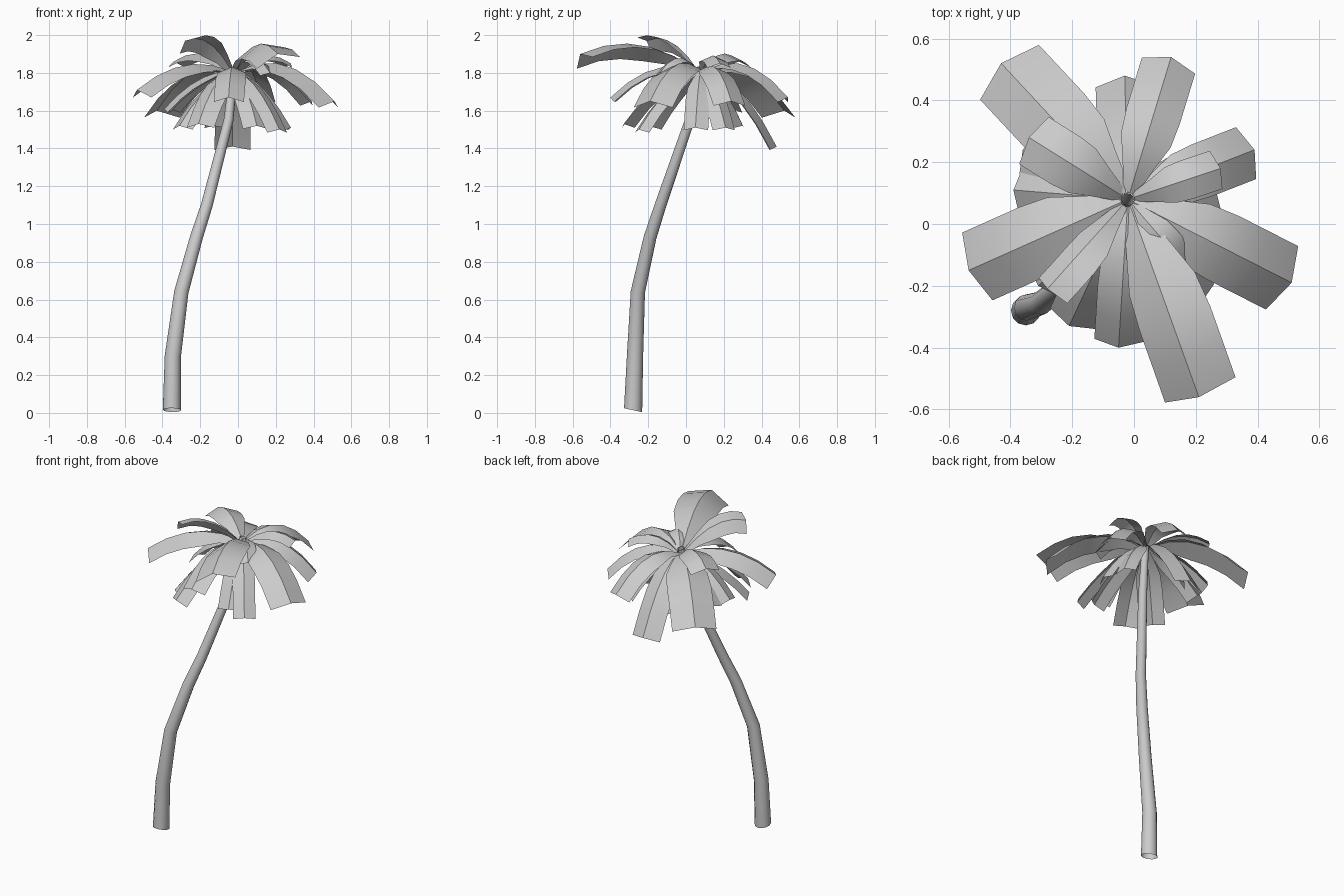
import bpy
import bmesh
import math
from mathutils import Vector

cube = bpy.data.objects.get("Cube")
if cube:
    bpy.data.objects.remove(cube, do_unlink=True)

# One plain material for the whole plant
grey = bpy.data.materials.new("light_grey")
grey.use_nodes = True
colour = (0.6, 0.6, 0.6, 1)
grey.diffuse_color = colour
grey.node_tree.nodes["Principled BSDF"].inputs["Base Color"].default_value = colour


def finish(bm, name, angle):
    mesh = bpy.data.meshes.new(name)
    bm.to_mesh(mesh)
    bm.free()
    mesh.materials.append(grey)
    obj = bpy.data.objects.new(name, mesh)
    bpy.context.collection.objects.link(obj)
    bpy.ops.object.select_all(action="DESELECT")
    obj.select_set(True)
    bpy.context.view_layer.objects.active = obj
    bpy.ops.object.shade_smooth_by_angle(angle=math.radians(angle))
    return obj


def build_trunk(path, sides=12):
    """Sweep an open tapering tube along (x, y, z, radius) points."""
    bm = bmesh.new()
    centres = [Vector(p[:3]) for p in path]
    rings = []
    for i, (centre, point) in enumerate(zip(centres, path)):
        along = centres[min(i + 1, len(path) - 1)] - centres[max(i - 1, 0)]
        along.normalize()
        u = Vector((0, 1, 0)).cross(along).normalized()
        v = along.cross(u)
        ring = []
        for k in range(sides):
            a = math.tau * k / sides
            ring.append(bm.verts.new(centre + point[3] * (u * math.cos(a) + v * math.sin(a))))
        rings.append(ring)
    # Slanted cut at the foot
    for vert in rings[0]:
        vert.co.z -= 0.18 * (vert.co.y - centres[0].y)
    for low, high in zip(rings, rings[1:]):
        for k in range(sides):
            n = (k + 1) % sides
            bm.faces.new((low[k], low[n], high[n], high[k]))
    return finish(bm, "trunk", 40)


def build_frond(name, tip, width, mid_z, roll=0, steps=5):
    """Arched, creased sheet, narrow at the crown; roll lifts one edge."""
    bm = bmesh.new()
    tip = Vector(tip)
    out = Vector((tip.x - crown.x, tip.y - crown.y, 0)).normalized()
    side = Vector((-out.y * math.cos(roll), out.x * math.cos(roll), math.sin(roll)))
    start = crown + out * 0.02
    middle = (start + tip) / 2
    middle.z = mid_z
    control = middle * 2 - (start + tip) / 2
    rows = []
    for i in range(steps + 1):
        t = i / steps
        p = start * (1 - t) ** 2 + control * 2 * t * (1 - t) + tip * t * t
        tangent = (control - start) * (1 - t) + (tip - control) * t
        half = width / 2 * min(1, 0.25 + 1.7 * t)
        drop = tangent.cross(side).normalized() * half * 0.42
        rows.append([bm.verts.new(q) for q in
                     (p - side * half - drop, p, p + side * half - drop)])
    for a, b in zip(rows, rows[1:]):
        for k in range(2):
            bm.faces.new((a[k], b[k], b[k + 1], a[k + 1]))
    return finish(bm, name, 25)


# Leaning trunk
build_trunk([
    (-.35, -.28, .015, .048), (-.345, -.27, .3, .043), (-.3, -.255, .64, .038),
    (-.22, -.19, .93, .034), (-.165, -.135, 1.1, .031), (-.05, .02, 1.55, .026),
    (-.02, .08, 1.83, .02)])

# Fronds: tip x, y, z, width, height at mid length, optional roll
crown = Vector((-.02, .08, 1.81))
fronds = {
    "upper": [
        (-.28, -.21, 1.97, .15, 1.96, .6), (.21, -.56, 1.9, .25, 1.95, .25),
        (-.34, .28, 1.86, .18, 1.9), (.28, .18, 1.85, .13, 1.89),
        (.17, -.14, 1.8, .11, 1.88)],
    "middle": [
        (-.43, .52, 1.6, .26, 1.81), (.12, .54, 1.67, .18, 1.84),
        (.51, -.19, 1.65, .23, 1.84), (-.535, -.15, 1.71, .24, 1.84),
        (.39, .24, 1.65, .18, 1.82), (-.05, -.4, 1.67, .16, 1.82)],
    "lower": [
        (-.03, .48, 1.41, .19, 1.7), (-.21, -.33, 1.53, .16, 1.74),
        (-.39, .11, 1.61, .15, 1.76), (.28, .05, 1.51, .13, 1.71),
        (.22, -.25, 1.5, .13, 1.71), (-.31, -.2, 1.52, .15, 1.71),
        (-.36, .24, 1.61, .15, 1.76), (-.13, .3, 1.52, .13, 1.71),
        (.1, -.24, 1.52, .14, 1.71), (.25, .21, 1.51, .13, 1.71)]}
for layer, shapes in fronds.items():
    for i, (x, y, z, *shape) in enumerate(shapes):
        build_frond(f"{layer}_frond_{i + 1}", (x, y, z), *shape)
